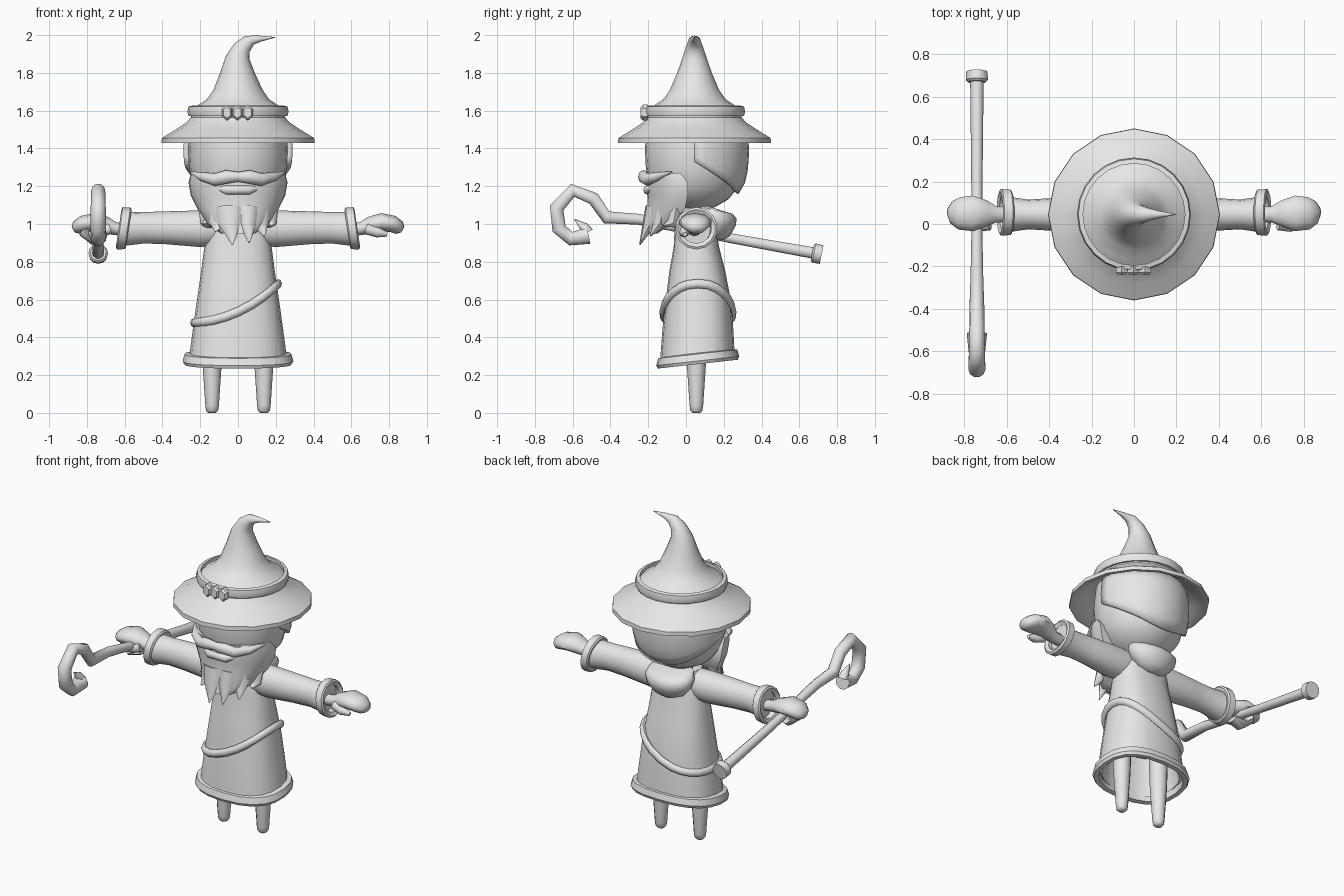
import bpy, bmesh, math
from mathutils import Vector

if "Cube" in bpy.data.objects:
    bpy.data.objects.remove(bpy.data.objects["Cube"])

X, Y, Z = Vector((1, 0, 0)), Vector((0, 1, 0)), Vector((0, 0, 1))
CY = 0.045  # depth of the body axis

grey = bpy.data.materials.new("light_grey")
grey.diffuse_color = (0.8, 0.8, 0.8, 1)
grey.use_nodes = True
grey.node_tree.nodes["Principled BSDF"].inputs["Base Color"].default_value = grey.diffuse_color


def loft(name, rings, cap0=True, cap1=True, loop=False, wrap=True, angle=38):
    """Skin a list of equal-length point rings."""
    bm = bmesh.new()
    rows = [[bm.verts.new(p) for p in r] for r in rings]
    n = len(rows[0])
    pairs = list(zip(rows, rows[1:])) + ([(rows[-1], rows[0])] if loop else [])
    for a, b in pairs:
        for i in range(n if wrap else n - 1):
            j = (i + 1) % n
            bm.faces.new((a[i], a[j], b[j], b[i]))
    if not loop and wrap:
        if cap0:
            bm.faces.new(rows[0][::-1])
        if cap1:
            bm.faces.new(rows[-1])
    bmesh.ops.recalc_face_normals(bm, faces=bm.faces)
    me = bpy.data.meshes.new(name)
    bm.to_mesh(me)
    bm.free()
    me.materials.append(grey)
    me.shade_smooth()
    me.set_sharp_from_angle(angle=math.radians(angle))
    ob = bpy.data.objects.new(name, me)
    bpy.context.collection.objects.link(ob)
    return ob


def ring(c, u, v, n=16, power=1.0):
    """Ellipse around c; power below 1 makes it squarer."""
    def f(t):
        return math.copysign(abs(t) ** power, t)
    return [Vector(c) + u * f(math.cos(2 * math.pi * i / n))
            + v * f(math.sin(2 * math.pi * i / n)) for i in range(n)]


def tube(name, pts, radii, ref, n=10, loop=False, angle=50):
    """Tube along a path; radii are numbers or (along ref, across) pairs."""
    pts = [Vector(p) for p in pts]
    m = len(pts)
    rings = []
    for i, p in enumerate(pts):
        a = pts[i - 1] if i or loop else p
        b = pts[(i + 1) % m] if i < m - 1 or loop else p
        t = (b - a).normalized()
        v = t.cross(ref).normalized()
        u = v.cross(t)
        r = radii[i] if isinstance(radii, list) else radii
        ru, rv = r if isinstance(r, tuple) else (r, r)
        rings.append(ring(p, u * ru, v * rv, n))
    return loft(name, rings, loop=loop, angle=angle)


def lathe(name, profile, n=16, loop=False, **kw):
    return loft(name, [ring((0, CY, z), X * r, Y * r, n) for r, z in profile],
                loop=loop, **kw)


# Hat: hollow brim, band, bent cone
lathe("hat_brim", [(.25, 1.60), (.25, 1.565), (.27, 1.54), (.33, 1.50), (.403, 1.455),
                   (.405, 1.43), (.385, 1.43), (.32, 1.475), (.25, 1.52)])
lathe("hat_band", [(.24, 1.575), (.262, 1.572), (.268, 1.595), (.262, 1.622), (.24, 1.627)],
      n=24, loop=True)
cone = [(0, 1.60, .25, 0), (0, 1.627, .215, 0), (0, 1.66, .165, 0), (0, 1.71, .13, 0),
        (-.003, 1.80, .092, 0), (-.002, 1.88, .064, 8), (.022, 1.935, .046, 30),
        (.062, 1.973, .032, 47), (.12, 1.982, .016, 70), (.196, 1.988, .002, 85)]
loft("hat_cone", [ring((x, CY, z), X * r * math.cos(math.radians(t))
                       - Z * r * math.sin(math.radians(t)), Y * r)
                  for x, z, r, t in cone], angle=60)
for x in (-.058, -.003, .052):
    loft("hat_bead", [ring((x, y, 1.59), Z * r, X * r * .75, 6)
                      for y, r in ((-.2, .042), (-.228, .042), (-.24, .03))], angle=30)

# Head and the hair shell on the back half
head = [(.03, 1.07), (.1, 1.085), (.18, 1.13), (.235, 1.2), (.257, 1.29), (.263, 1.4), (.25, 1.52)]
lathe("head", head, n=24)


def head_radius(z):
    for (r0, z0), (r1, z1) in zip(head, head[1:]):
        if z <= z1:
            return r0 + (r1 - r0) * (z - z0) / (z1 - z0)
    return head[-1][0]


rows = []
for k in range(7):
    row = []
    for i in range(17):
        a = math.pi * i / 16
        low = 1.165 + .165 * (1 - math.sin(a))
        z = 1.5 + (low - 1.5) * k / 6
        r = head_radius(z) + .012
        row.append((r * math.cos(a), CY + r * math.sin(a), z))
    rows.append(row)
hair = loft("hair", rows, wrap=False)
mod = hair.modifiers.new("thickness", 'SOLIDIFY')
mod.thickness, mod.offset = .03, 0

# Beard: wrapped front shell with pointed locks
rows = []
for z, w, front, back in ((1.27, .25, -.205, -.03), (1.22, .262, -.212, .01),
                          (1.15, .25, -.205, .01), (1.08, .215, -.205, -.005),
                          (1.0, .165, -.215, -.08), (.95, .09, -.225, -.15)):
    row = []
    for i in range(17):
        a = math.pi * i / 16
        row.append((w * math.cos(a), back + (front - back) * math.sin(a) ** .85, z))
    rows.append(row)
loft("beard", rows, angle=50)
for x, y, z, x0, r in ((-.03, -.245, .89, -.04, .08), (.06, -.24, .9, .05, .06),
                       (.14, -.19, .935, .115, .06), (-.12, -.2, .96, -.1, .065),
                       (-.18, -.12, 1.0, -.16, .05), (.18, -.12, .99, .165, .05)):
    tube("beard_lock", [(x0, y + .07, 1.09), (x0, y + .05, 1.0), (x, y, z)],
         [(r, .04), (r * .8, .035), .003], X, n=8)

# Moustache halves and lower lip
for s in (-1, 1):
    tube("moustache", [(0, -.225, 1.25), (s * .06, -.225, 1.25), (s * .12, -.205, 1.235),
                       (s * .19, -.155, 1.25), (s * .25, -.075, 1.275)],
         [(.026, .025), (.036, .03), (.034, .03), (.024, .025), .004], Z, n=8)
tube("lip", [(-.11, -.175, 1.19), (-.06, -.207, 1.18), (.06, -.207, 1.18), (.11, -.175, 1.19)],
     [.01, (.024, .02), (.024, .02), .01], Z, n=8)

# Robe: squarish loft, hollow underneath, with a tilted hem
TILT = .11
robe = [(1.1, .07, .06, .05), (1.07, .13, .09, .05), (.98, .165, .11, .05), (.88, .178, .12, .055),
        (.75, .195, .148, .06), (.6, .217, .172, .065), (.45, .238, .187, .063),
        (.3, .258, .197, .06), (.28, .235, .175, .06), (.5, .2, .15, .06)]
loft("robe", [ring((0, cy, z), X * rx, Y * ry + Z * (TILT * ry if z < .4 else 0), 20, .82)
              for z, rx, ry, cy in robe], cap0=True, cap1=True)
hem = [(.258, .26), (.285, .258), (.293, .275), (.283, .312), (.25, .318)]
loft("robe_hem", [ring((0, .062, z), X * rx, (Y + Z * TILT) * (rx - .073), 20, .82)
                  for rx, z in hem], loop=True)

# Sash slung around the robe
path = []
for p in ring((0, .063, 0), X * .225, Y * .182, 24, .85):
    x = p.x
    z = .535 + .46 * x + .9 * x * x
    k = 1 + (.56 - z) * .45
    path.append((x * k, .063 + (p.y - .063) * k, z))
tube("sash", path, (.024, .02), Z, n=8, loop=True)

# Hood lying on the back of the neck
loft("hood", [ring((0, y, z), X * rx, Y * ry + Z * t, 16)
              for z, rx, ry, y, t in ((.915, .04, .03, .17, 0), (.94, .1, .065, .17, 0),
                                      (.99, .145, .095, .168, 0), (1.04, .16, .105, .163, -.01),
                                      (1.075, .145, .095, .15, -.02), (1.09, .1, .06, .13, -.02))],
     angle=60)

for s in (-1, 1):
    # Sleeve, cuff, hand and thumb
    tube("sleeve", [(s * x, CY, z) for x, z in ((.08, .98), (.2, .975), (.38, .98), (.5, .98), (.6, .975))],
         [(.09, .08), (.097, .09), (.087, .077), (.083, .07), (.09, .085)], Z, n=16)
    loft("cuff", [ring((s * x, .055, .977), Z * r + X * s * -.015, Y * r, 14)
                  for x, r in ((.585, .08), (.578, .1), (.585, .11), (.625, .112), (.632, .1), (.62, .08))],
         loop=True)
    tube("hand", [(s * x, y, z) for x, y, z in ((.56, .045, .965), (.65, .045, .975), (.7, .05, .995),
                                                 (.76, .05, 1.01), (.82, .05, 1.0),
                                                 (.855, .055, .98), (.873, .055, .97))],
         [(.032, .035), (.034, .04), (.044, .065), (.048, .088), (.045, .08), (.037, .055), (.016, .025)],
         Z, n=10)
    tube("thumb", [(s * .68, .0, .975), (s * .74, -.01, .955), (s * .79, -.005, .945)],
         [.03, .027, .012], Z, n=8)
    # Leg
    tube("leg", [(s * .137, .055, z) for z in (.5, .25, .04, .012, 0)],
         [.058, .05, .036, .032, .02], Y, n=12)

# Fingers closed around the staff
tube("fist", [(-.80, .05, 1.0), (-.81, .045, .95), (-.77, .045, .915), (-.70, .045, .925)],
     [(.06, .03), (.06, .03), (.055, .025), (.04, .015)], Y, n=8)

# Staff with a curled head and a foot cap
SX = -.74
staff = [(.70, .842, .032), (.25, .922, .027), (0, .972, .025), (-.25, 1.025, .03),
         (-.42, 1.035, .036), (-.49, 1.135, .036), (-.60, 1.178, .037), (-.685, 1.085, .04),
         (-.672, .975, .04), (-.61, .922, .038), (-.515, .94, .048)]
tube("staff", [(SX, y, z) for y, z, r in staff], [r for y, z, r in staff], X, n=10, angle=55)
tube("staff_curl_tip", [(SX, -.525, .955), (SX, -.54, .985), (SX, -.59, 1.025)],
     [.035, .025, .002], X, n=8)
tube("staff_cap", [(SX, .668, .848), (SX, .678, .846), (SX, .718, .838)],
     [.042, .052, .05], X, n=12, angle=30)
